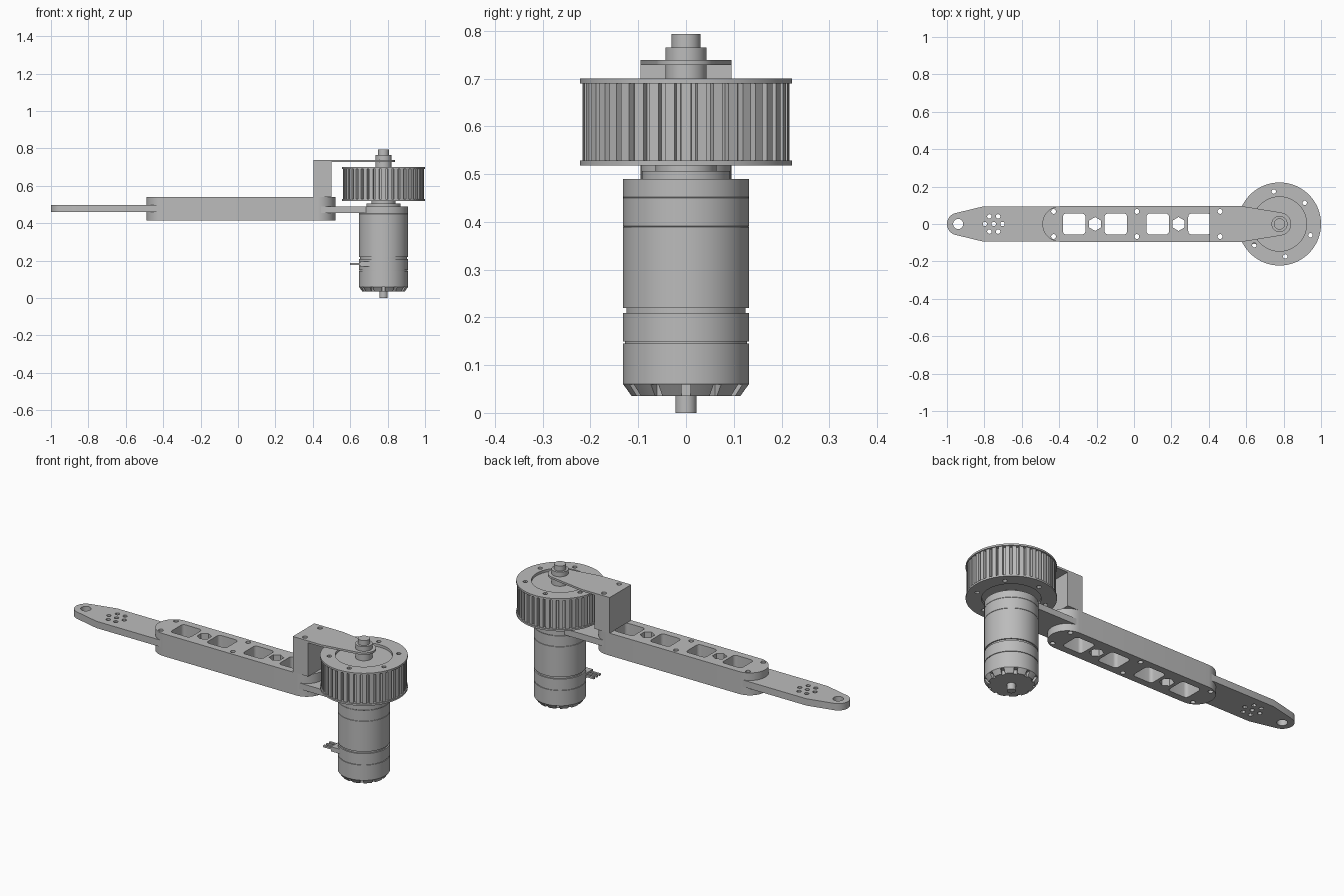
import bpy, bmesh, math
from mathutils import Matrix, Vector

cube = bpy.data.objects.get("Cube")
if cube:
    bpy.data.objects.remove(cube)

GREY = (0.5, 0.5, 0.5, 1)
grey = bpy.data.materials.new("machined_grey")
grey.use_nodes = True
grey.diffuse_color = GREY
grey.node_tree.nodes["Principled BSDF"].inputs["Base Color"].default_value = GREY

AXIS = 0.778      # x of the motor and pulley axis
HALF = 0.095      # half width of the arm


def activate(ob):
    bpy.ops.object.select_all(action='DESELECT')
    ob.select_set(True)
    bpy.context.view_layer.objects.active = ob


def finish(ob):
    bm = bmesh.new()
    bm.from_mesh(ob.data)
    bmesh.ops.remove_doubles(bm, verts=bm.verts, dist=1e-5)
    bmesh.ops.recalc_face_normals(bm, faces=bm.faces)
    bm.to_mesh(ob.data)
    bm.free()
    ob.data.materials.clear()
    ob.data.materials.append(grey)
    activate(ob)
    bpy.ops.object.shade_smooth_by_angle(angle=math.radians(30))
    return ob


def arc(cx, cy, r, a0, a1, n):
    angles = [math.radians(a0 + (a1 - a0) * i / n) for i in range(n + 1)]
    return [(cx + r * math.cos(a), cy + r * math.sin(a)) for a in angles]


def circle(cx, cy, r, n=24, phase=0):
    return arc(cx, cy, r, phase, phase + 360, n)[:-1]


def rounded_rect(cx, cy, hx, hy, r):
    pts = []
    for k, (sx, sy) in enumerate([(1, 1), (-1, 1), (-1, -1), (1, -1)]):
        pts += arc(cx + sx * (hx - r), cy + sy * (hy - r), r, 90 * k, 90 * k + 90, 5)
    return pts


def plate(name, outline, holes, z0, z1):
    """Flat outline with holes, extruded from z0 to z1."""
    cu = bpy.data.curves.new(name, 'CURVE')
    cu.dimensions = '2D'
    cu.fill_mode = 'BOTH'
    cu.extrude = (z1 - z0) / 2
    for loop in [outline] + holes:
        sp = cu.splines.new('POLY')
        sp.points.add(len(loop) - 1)
        for p, (x, y) in zip(sp.points, loop):
            p.co = (x, y, 0, 1)
        sp.use_cyclic_u = True
    ob = bpy.data.objects.new(name, cu)
    bpy.context.collection.objects.link(ob)
    ob.location.z = (z0 + z1) / 2
    activate(ob)
    bpy.ops.object.convert(target='MESH')
    return finish(bpy.context.view_layer.objects.active)


def mesh_object(name, bm):
    me = bpy.data.meshes.new(name)
    bm.to_mesh(me)
    bm.free()
    ob = bpy.data.objects.new(name, me)
    bpy.context.collection.objects.link(ob)
    return ob


def lathe(name, profile):
    """Spin (radius, z) points about the motor axis."""
    bm = bmesh.new()
    vs = [bm.verts.new((AXIS + r, 0, z)) for r, z in profile]
    es = [bm.edges.new(pair) for pair in zip(vs, vs[1:])]
    bmesh.ops.spin(bm, geom=vs + es, cent=(AXIS, 0, 0), axis=(0, 0, 1),
                   angle=math.tau, steps=72)
    return finish(mesh_object(name, bm))


def pair(x):
    return [circle(x, s * 0.067, 0.013, 16) for s in (-1, 1)]


# Main arm: rounded ends, four windows, two hexagonal holes, bolt holes
MID, REACH = 0.015, 0.505
arm_outline = (arc(MID + REACH - HALF, 0, HALF, -90, 90, 24)
               + arc(MID - REACH + HALF, 0, HALF, 90, 270, 24))
arm_holes = []
for s in (-1, 1):
    arm_holes += [rounded_rect(MID + s * d, 0, 0.06, 0.056, 0.018) for d in (0.112, 0.335)]
    arm_holes.append(circle(MID + s * 0.223, 0, 0.037, 6, 90))
    arm_holes += pair(MID + s * 0.445)
arm_holes += pair(MID)
plate("main_arm", arm_outline, arm_holes, 0.415, 0.54)

# Tapered end plate with pivot hole and bolt circle
W = HALF - 0.002
end_outline = ([(-0.4, -W), (-0.4, W), (-0.81, W)]
               + arc(-0.94, 0, 0.06, 105, 255, 20) + [(-0.81, -W)])
end_holes = [circle(-0.94, 0, 0.027), circle(-0.75, 0, 0.012, 12)] + pair(-0.43)
end_holes += [circle(x, y, 0.012, 12) for x, y in circle(-0.75, 0, 0.047, 6)]
plate("end_plate", end_outline, end_holes, 0.46, 0.498)

# Motor mounting plate
mount = [(0.43, -W), (AXIS, -W), (AXIS, W), (0.43, W)]
plate("motor_mount_plate", mount, pair(0.46), 0.455, 0.489)

# Upright block and the bracket plate over the pulley
plate("bracket_block", [(0.405, -HALF), (0.5, -HALF), (0.5, HALF), (0.405, HALF)],
      pair(0.46), 0.54, 0.728)
bracket = ([(0.405, -HALF), (0.58, -HALF)] + arc(AXIS, 0, 0.062, -80, 80, 20)
           + [(0.58, HALF), (0.405, HALF)])
plate("bracket_plate", bracket, pair(0.46), 0.728, 0.739)

# Toothed pulley: toothed rim, two flanges, recessed web
TEETH = 40
rim = []
for i in range(TEETH):
    for f, r in ((-0.3, 0.217), (0.3, 0.217), (0.36, 0.202), (0.64, 0.202)):
        a = math.tau * (i + f) / TEETH
        rim.append((AXIS + r * math.cos(a), r * math.sin(a)))
bore = [circle(AXIS, 0, 0.145, 64)]
bolts = [circle(x, y, 0.012, 12) for x, y in circle(AXIS, 0, 0.176, 6, 40)]
plate("pulley_rim", rim, bore + bolts, 0.528, 0.69)
for name, z in (("pulley_lower_flange", 0.518), ("pulley_upper_flange", 0.69)):
    plate(name, circle(AXIS, 0, 0.222, 96), bore + bolts, z, z + 0.01)
lathe("pulley_web", [(0, 0.532), (0.1455, 0.532), (0.1455, 0.686), (0, 0.686)])

# Shaft hub above and stepped collar below the pulley
lathe("top_hub", [(0, 0.68), (0.043, 0.68), (0.043, 0.765), (0.03, 0.765),
                  (0.03, 0.793), (0, 0.793)])
lathe("collar", [(0, 0.485), (0.092, 0.485), (0.092, 0.506), (0.064, 0.506),
                 (0.064, 0.535), (0, 0.535)])

# Motor body with grooves
R = 0.132
motor = lathe("motor_body", [
    (0, 0.035), (0.114, 0.035), (R, 0.06), (R, 0.145), (0.128, 0.145), (0.128, 0.149),
    (R, 0.149), (R, 0.209), (0.125, 0.209), (0.125, 0.22), (R, 0.22),
    (R, 0.389), (0.13, 0.39), (R, 0.391), (R, 0.45), (0.131, 0.451), (R, 0.452),
    (R, 0.49), (0, 0.49)])
lathe("rear_shaft", [(0, 0), (0.022, 0), (0.022, 0.04), (0, 0.04)])

# Vent notches around the motor's lower rim
bm = bmesh.new()
for i in range(12):
    m = (Matrix.Translation((AXIS, 0, 0.042)) @ Matrix.Rotation(math.tau * i / 12, 4, 'Z')
         @ Matrix.Translation((0.13, 0, 0)) @ Matrix.Diagonal((0.05, 0.018, 0.034, 1)))
    bmesh.ops.create_cube(bm, size=1, matrix=m)
cutter = mesh_object("vent_cutter", bm)
cutter.hide_render = True
mod = motor.modifiers.new("vents", 'BOOLEAN')
mod.operation = 'DIFFERENCE'
mod.solver = 'EXACT'
mod.object = cutter
activate(motor)
bpy.ops.object.modifier_move_to_index(modifier="vents", index=0)
bpy.ops.object.modifier_apply(modifier="vents")
bpy.data.objects.remove(cutter)


# Terminal block with three pins on the motor side
def box(name, center, size):
    bm = bmesh.new()
    m = Matrix.Translation(Vector(center)) @ Matrix.Diagonal((*size, 1))
    bmesh.ops.create_cube(bm, size=1, matrix=m)
    return finish(mesh_object(name, bm))


box("terminal_block", (0.68, -0.075, 0.182), (0.055, 0.07, 0.026))
for i in range(3):
    box(f"terminal_pin_{i + 1}", (0.635, -0.1 + 0.025 * i, 0.182), (0.07, 0.012, 0.01))
